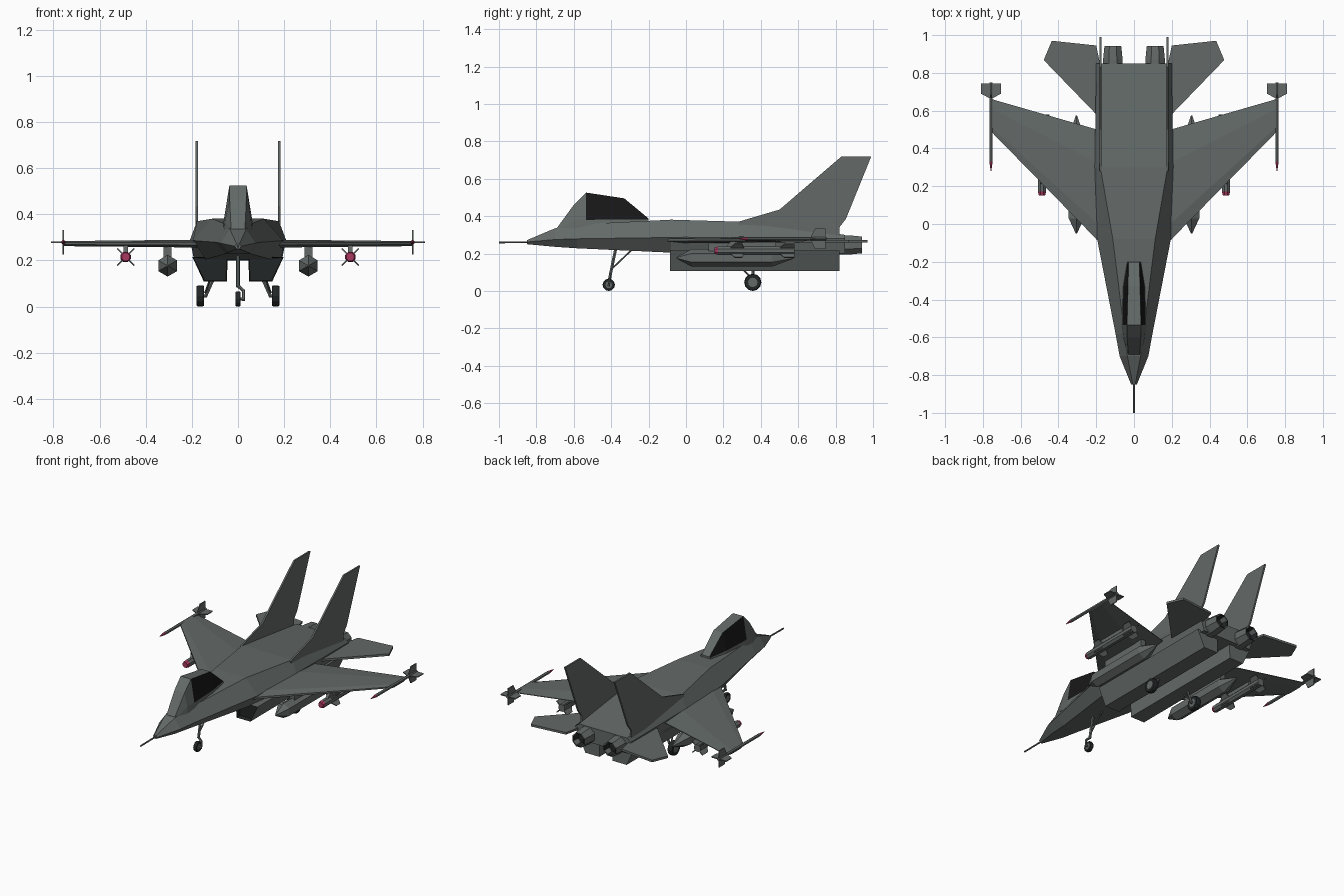
import bpy, bmesh, math
from mathutils import Vector

if "Cube" in bpy.data.objects:
    bpy.data.objects.remove(bpy.data.objects["Cube"])


def material(name, rgb):
    m = bpy.data.materials.new(name)
    m.diffuse_color = (*rgb, 1)
    m.use_nodes = True
    m.node_tree.nodes["Principled BSDF"].inputs["Base Color"].default_value = m.diffuse_color
    return m


GREY = material("hull_grey", (0.125, 0.143, 0.136))
GLASS = material("canopy_black", (0.009, 0.009, 0.009))
DARK = material("rubber_dark", (0.016, 0.019, 0.019))
PINK = material("tip_pink", (0.40, 0.04, 0.12))


def finish(name, bm, mats, mirror=False, rule=None):
    bmesh.ops.remove_doubles(bm, verts=bm.verts, dist=1e-5)
    bmesh.ops.recalc_face_normals(bm, faces=bm.faces)
    if rule:
        for f in bm.faces:
            f.material_index = int(rule(f.calc_center_median(), f.normal))
    me = bpy.data.meshes.new(name)
    bm.to_mesh(me)
    bm.free()
    ob = bpy.data.objects.new(name, me)
    bpy.context.collection.objects.link(ob)
    for m in mats:
        me.materials.append(m)
    if mirror:
        mod = ob.modifiers.new("mirror", 'MIRROR')
        mod.use_clip = False
        mod.use_mirror_merge = False
    return ob


def loft_bm(rings):
    """Closed skin through a list of equally long point rings."""
    bm = bmesh.new()
    vs = [[bm.verts.new(p) for p in r] for r in rings]
    n = len(rings[0])
    for a, b in zip(vs, vs[1:]):
        for i in range(n):
            j = (i + 1) % n
            bm.faces.new((a[i], a[j], b[j], b[i]))
    bm.faces.new(vs[0])
    bm.faces.new(vs[-1])
    return bm


def loft(name, rings, mats=(GREY,), mirror=False, rule=None):
    return finish(name, loft_bm(rings), mats, mirror, rule)


def turned(name, x, z, prof, n=8, mats=(GREY,), mirror=True, rule=None, off=0.5):
    """Faceted body along y from (y, radius) pairs."""
    rings = [[(x + r * math.cos(2 * math.pi * (i + off) / n), y,
               z + r * math.sin(2 * math.pi * (i + off) / n)) for i in range(n)]
             for y, r in prof]
    return loft(name, rings, mats, mirror, rule)


def rod(name, a, b, r, n=6, mat=GREY, mirror=False):
    a, b = Vector(a), Vector(b)
    q = (b - a).to_track_quat('Z', 'Y')
    rings = [[p + q @ Vector((r * math.cos(2 * math.pi * i / n),
                              r * math.sin(2 * math.pi * i / n), 0)) for i in range(n)]
             for p in (a, b)]
    return loft(name, rings, (mat,), mirror)


def plate(name, x, pts, t, mirror=True):
    """Upright plate from a (y, z) outline."""
    return loft(name, [[(x + s * t / 2, y, z) for y, z in pts] for s in (-1, 1)], mirror=mirror)


def fin_cross(name, x, z, outline, angle, t=0.006):
    """Four fins around a y axis; outline is (radius, y)."""
    for k in range(4):
        a = angle + k * math.pi / 2
        u, w = (math.cos(a), math.sin(a)), (-math.sin(a), math.cos(a))
        loft(f"{name}_{k + 1}", [[(x + r * u[0] + s * t / 2 * w[0], y,
                                   z + r * u[1] + s * t / 2 * w[1]) for r, y in outline]
                                 for s in (-1, 1)], mirror=True)


# fuselage: y, deck half width/height, chine half width/height, belly half width/height
hull = [(-0.85, .006, .272, .015, .262, .006, .250),
        (-0.70, .035, .335, .076, .275, .040, .236),
        (-0.58, .050, .356, .098, .279, .055, .228),
        (-0.08, .112, .381, .195, .286, .140, .205),
        (0.30, .178, .370, .208, .290, .190, .200),
        (0.85, .172, .300, .200, .280, .175, .200)]
loft("fuselage", [[(a, y, za), (c, y, zc), (b, y, zb), (-b, y, zb), (-c, y, zc), (-a, y, za)]
                  for y, a, za, c, zc, b, zb in hull])
rod("nose_probe", (0, -1, .259), (0, -.84, .261), .005)

# canopy: y, base half/z, sill half/z, top half/z; rear side panes are black
can = [(-0.69, .036, .325, .034, .330, .030, .337),
       (-0.60, .060, .335, .056, .375, .036, .460),
       (-0.535, .066, .340, .061, .380, .037, .526),
       (-0.33, .058, .365, .055, .383, .032, .495),
       (-0.20, .036, .375, .034, .383, .028, .387)]
loft("canopy", [[(a, y, za), (b, y, zb), (c, y, zc), (-c, y, zc), (-b, y, zb), (-a, y, za)]
                for y, a, za, b, zb, c, zc in can], (GREY, GLASS),
     rule=lambda c, n: c.y > -.53 and c.z > .386 and abs(n.x) > .4)

# engine nacelles with recessed black intakes
sec = [(.045, .215), (.048, .108), (.148, .108), (.198, .215)]
bm = loft_bm([[(x, y, z) for x, z in sec] for y in (-.085, .82)])
bmesh.ops.recalc_face_normals(bm, faces=bm.faces)
mouth = min(bm.faces, key=lambda f: f.calc_center_median().y)
bmesh.ops.inset_region(bm, faces=[mouth], thickness=.006)
bmesh.ops.translate(bm, verts=mouth.verts, vec=(0, .03, 0))
finish("engine_nacelle", bm, (GREY, DARK), True,
       lambda c, n: c.y < 0 and c.y > -.084)

# exhaust nozzles with dark hollow ends
turned("exhaust_nozzle", .112, .246,
       [(.82, .056), (.87, .056), (.942, .048), (.942, .040), (.90, .034)], 8,
       (GREY, DARK), rule=lambda c, n: c.y > .89 and (n.y > .9 and c.y < .94 or
                                                      (c.y > .915 and n.y > .05 and
                                                       abs(c.x - .112) + abs(c.z - .246) < .048)))


# wings and tailplanes: slim sections between root and tip
def foil(x, y0, y1, z, t):
    d = y1 - y0
    return [(x, y0, z + t * .2), (x, y0 + .15 * d, z + t / 2), (x, y0 + .7 * d, z + t / 2),
            (x, y1, z + .002), (x, y1, z - .002), (x, y0 + .7 * d, z - t / 2),
            (x, y0 + .15 * d, z - t / 2), (x, y0, z - t * .2)]


loft("wing", [foil(.16, -.12, .49, .273, .034), foil(.757, .49, .662, .273, .022)], mirror=True)
tail = [(.18, .56), (.478, .868), (.435, .970), (.20, .945), (.18, .85)]
loft("tailplane", [[(x, y, z) for x, y in tail] for z in (.259, .273)], mirror=True)

# twin upright fins
plate("tail_fin", .178, [(.28, .37), (.50, .435), (.83, .718), (.99, .718), (.855, .385),
                         (.82, .34), (.82, .27), (.30, .27)], .011)

# drop tanks on pylons
turned("drop_tank", .305, .177, [(-.05, .004), (.03, .047), (.46, .047), (.575, .004)], 6)
plate("tank_pylon", .305, [(.12, .20), (.12, .265), (.45, .265), (.45, .20)], .035)

# underwing missiles with pink noses
turned("underwing_missile", .487, .215, [(.152, .018), (.172, .024), (.58, .024)], 8,
       (GREY, PINK), rule=lambda c, n: c.y < .17)
fin_cross("missile_front_fin", .487, .215, [(.02, .235), (.052, .262), (.052, .30), (.02, .31)],
          math.pi / 4)
fin_cross("missile_rear_fin", .487, .215, [(.02, .50), (.052, .525), (.052, .58), (.02, .58)],
          math.pi / 4)
plate("missile_pylon", .487, [(.20, .225), (.24, .265), (.48, .265), (.48, .225)], .018)

# wingtip missiles
turned("wingtip_missile", .757, .279, [(.28, .002), (.33, .010), (.75, .010)], 6,
       (GREY, PINK), rule=lambda c, n: c.y < .32)
fin_cross("wingtip_fin", .757, .279, [(.006, .665), (.054, .69), (.054, .745), (.006, .745)], 0)


# landing gear
def wheel(name, x, y, z, r, w, mirror=False):
    n = 12
    rings = [[(x + dx, y + q * r * math.cos(2 * math.pi * i / n),
               z + q * r * math.sin(2 * math.pi * i / n)) for i in range(n)]
             for dx, q in ((-w / 2, .55), (-w / 2, .92), (-w * .3, 1), (w * .3, 1),
                           (w / 2, .92), (w / 2, .55))]
    loft(name, rings, (DARK, GREY), mirror,
         lambda c, nn: abs(nn.x) > .9 and math.hypot(c.y - y, c.z - z) < .2 * r)


wheel("nose_wheel", 0, -.413, .033, .033, .022)
rod("nose_strut", (0, -.375, .23), (0, -.405, .085), .009)
rod("nose_strut_bend", (0, -.404, .09), (.024, -.408, .068), .008)
rod("nose_fork", (.024, -.408, .072), (.024, -.413, .025), .007)
rod("nose_axle", (-.01, -.413, .033), (.026, -.413, .033), .007)
rod("nose_brace", (0, -.29, .22), (0, -.40, .115), .005)
wheel("main_wheel", .163, .357, .046, .046, .032, True)
rod("main_strut", (.14, .357, .046), (.105, .357, .125), .008, mirror=True)
rod("main_axle", (.135, .357, .046), (.165, .357, .046), .008, mirror=True)
rod("main_brace", (.142, .357, .06), (.12, .30, .12), .005, mirror=True)
